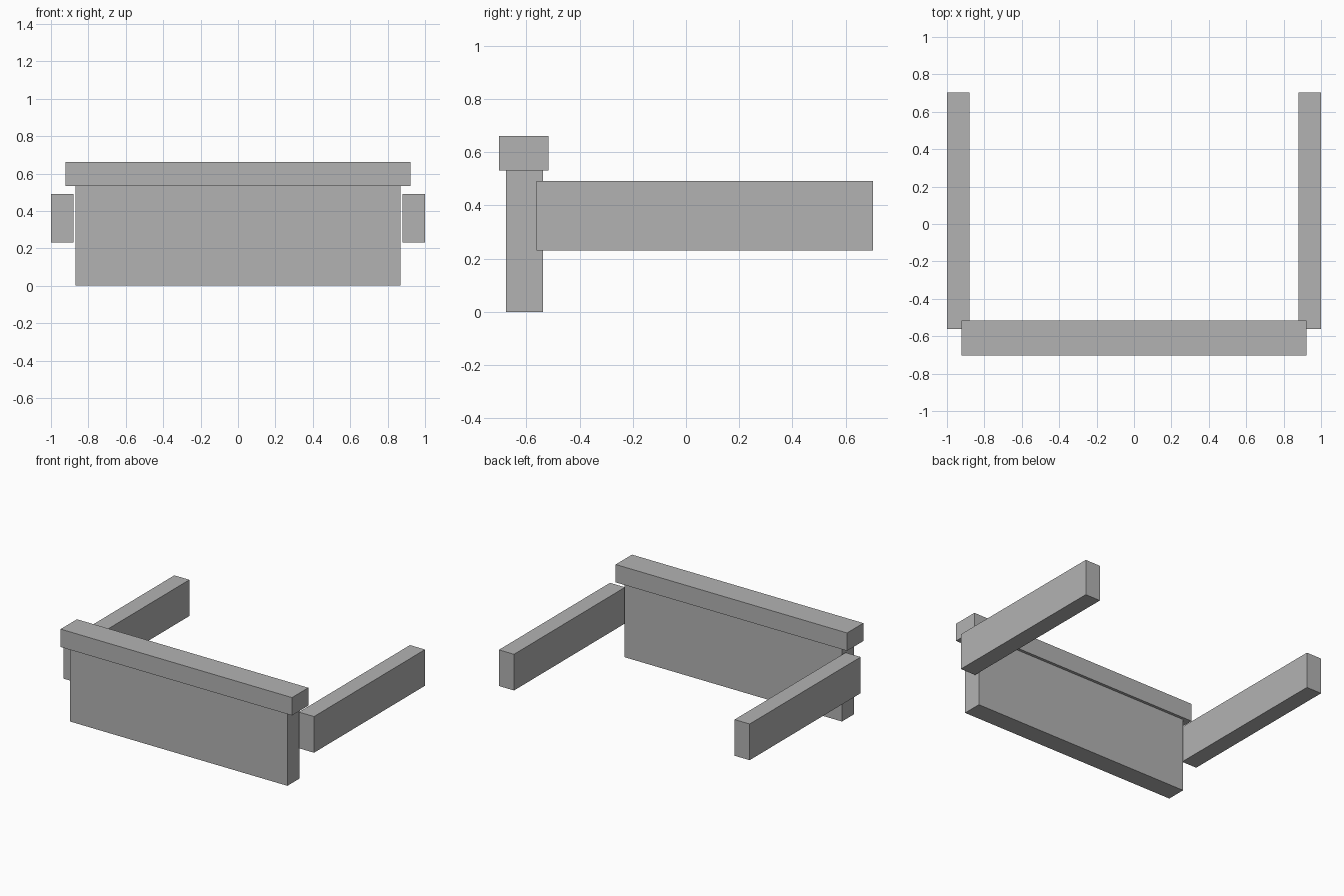
import bpy

cube = bpy.data.objects.get("Cube")
if cube:
    bpy.data.objects.remove(cube, do_unlink=True)

# Single plain grey
grey = bpy.data.materials.new("plain_grey")
grey.use_nodes = True
colour = (0.45, 0.45, 0.45, 1)
grey.diffuse_color = colour
grey.node_tree.nodes["Principled BSDF"].inputs["Base Color"].default_value = colour


def box(name, low, high):
    """Sharp-edged block between two opposite corners."""
    centre = [(a + b) / 2 for a, b in zip(low, high)]
    bpy.ops.mesh.primitive_cube_add(size=1, location=centre)
    obj = bpy.context.object
    obj.name = name
    obj.scale = [b - a for a, b in zip(low, high)]
    bpy.ops.object.transform_apply(location=False, rotation=False, scale=True)
    obj.data.materials.append(grey)
    return obj


# Upright front panel and the wider cap resting on it
box("front_panel", (-0.868, -0.677, 0), (0.868, -0.537, 0.532))
box("top_cap", (-0.923, -0.703, 0.532), (0.923, -0.517, 0.661))

# Side arms running backwards, just clear of the panel ends
for side, sign in (("left", 1), ("right", -1)):
    inner, outer = sorted((sign * 0.88, sign * 1.0))
    box(side + "_arm", (inner, -0.562, 0.23), (outer, 0.703, 0.491))
